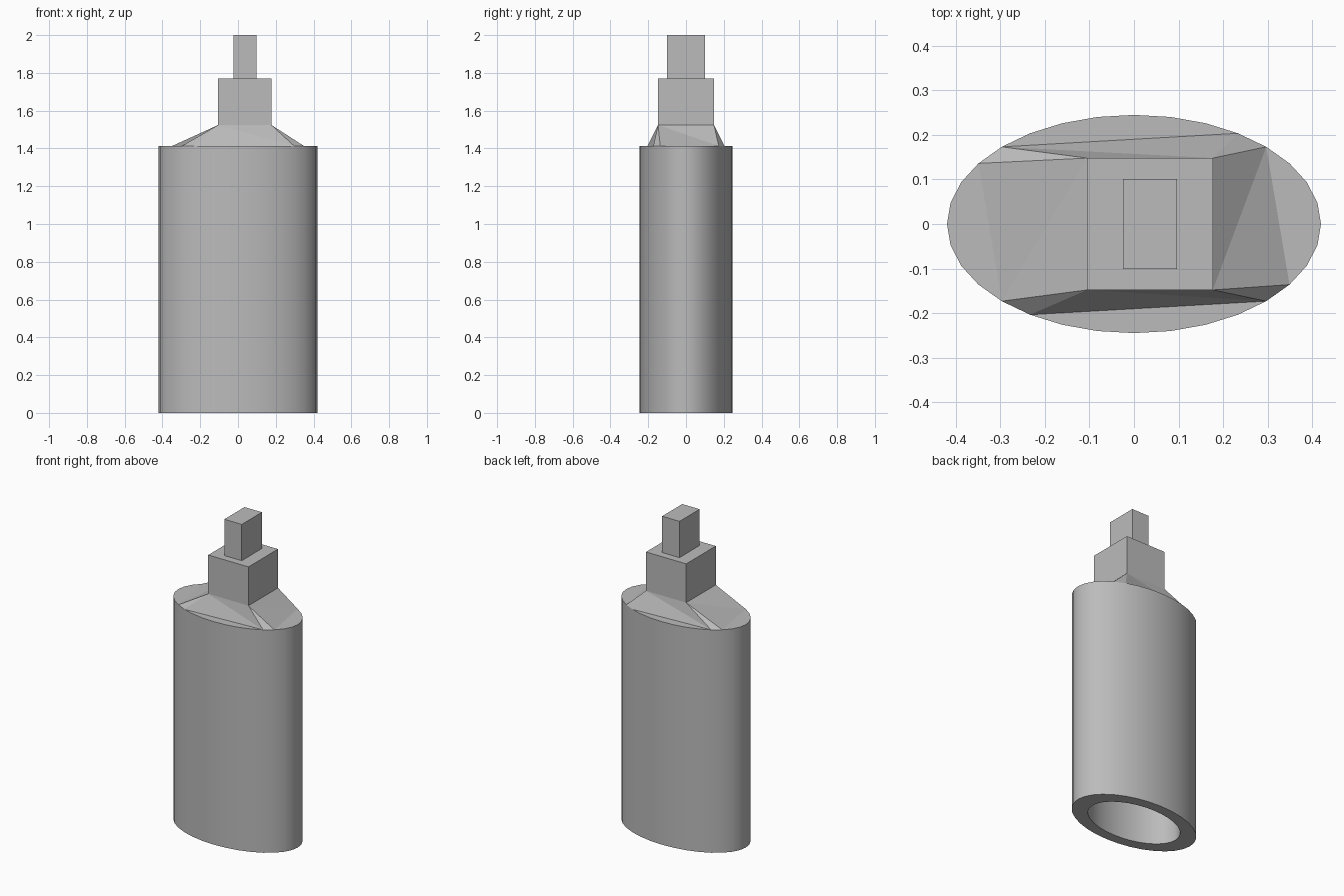
import bpy
import bmesh
from math import cos, sin, radians

cube = bpy.data.objects.get("Cube")
if cube:
    bpy.data.objects.remove(cube)

# Main dimensions
RX, RY, SIDES = 0.42, 0.245, 32
BODY_TOP, NECK_BASE, NECK_TOP, TIP_TOP = 1.413, 1.524, 1.77, 2.0
BORE_SCALE, BORE_TOP = 0.74, 1.3

grey = bpy.data.materials.new("plain grey")
grey.use_nodes = True
grey.diffuse_color = (0.5, 0.5, 0.5, 1)
grey.node_tree.nodes["Principled BSDF"].inputs["Base Color"].default_value = (0.5, 0.5, 0.5, 1)


def ellipse_point(degrees, z, scale=1.0):
    a = radians(degrees)
    return (RX * scale * cos(a), RY * scale * sin(a), z)


def finish(name, bm, smooth=False):
    bmesh.ops.recalc_face_normals(bm, faces=bm.faces)
    mesh = bpy.data.meshes.new(name)
    bm.to_mesh(mesh)
    bm.free()
    mesh.materials.append(grey)
    obj = bpy.data.objects.new(name, mesh)
    bpy.context.collection.objects.link(obj)
    if smooth:
        bpy.ops.object.select_all(action='DESELECT')
        obj.select_set(True)
        bpy.context.view_layer.objects.active = obj
        bpy.ops.object.shade_smooth_by_angle(angle=radians(30))
    return obj


def box(name, x0, x1, half_depth, z0, z1):
    bm = bmesh.new()
    bmesh.ops.create_cube(bm, size=1)
    bmesh.ops.scale(bm, vec=(x1 - x0, 2 * half_depth, z1 - z0), verts=bm.verts)
    bmesh.ops.translate(bm, vec=((x0 + x1) / 2, 0, (z0 + z1) / 2), verts=bm.verts)
    return finish(name, bm)


# Oval body with a blind bore open at the bottom
bm = bmesh.new()
rings = []
for scale, z in [(BORE_SCALE, BORE_TOP), (BORE_SCALE, 0), (1, 0), (1, BODY_TOP)]:
    rings.append([bm.verts.new(ellipse_point(360 * i / SIDES, z, scale)) for i in range(SIDES)])
for low, high in zip(rings, rings[1:]):
    for i in range(SIDES):
        j = (i + 1) % SIDES
        bm.faces.new((low[i], low[j], high[j], high[i]))
bm.faces.new(rings[0])
bm.faces.new(rings[-1])
finish("oval_body", bm, smooth=True)

# Twisted shoulder joining the rim to the offset square neck
NECK_X0, NECK_X1, NECK_Y = -0.105, 0.177, 0.148
bm = bmesh.new()
corners = [bm.verts.new((x, y, NECK_BASE)) for x, y in
           [(NECK_X1, NECK_Y), (NECK_X0, NECK_Y), (NECK_X0, -NECK_Y), (NECK_X1, -NECK_Y)]]
first = [bm.verts.new(ellipse_point(45 + 90 * k, BODY_TOP)) for k in range(4)]
second = [bm.verts.new(ellipse_point(56.25 + 90 * k, BODY_TOP)) for k in range(4)]
for k in range(4):
    n = (k + 1) % 4
    bm.faces.new((corners[k], first[k], second[k]))
    bm.faces.new((corners[k], second[k], first[n]))
    bm.faces.new((corners[k], first[n], corners[n]))
finish("shoulder", bm)

# Square neck and the smaller tip on top
box("neck", NECK_X0, NECK_X1, NECK_Y, NECK_BASE, NECK_TOP)
box("tip", -0.025, 0.097, 0.101, NECK_TOP, TIP_TOP)
